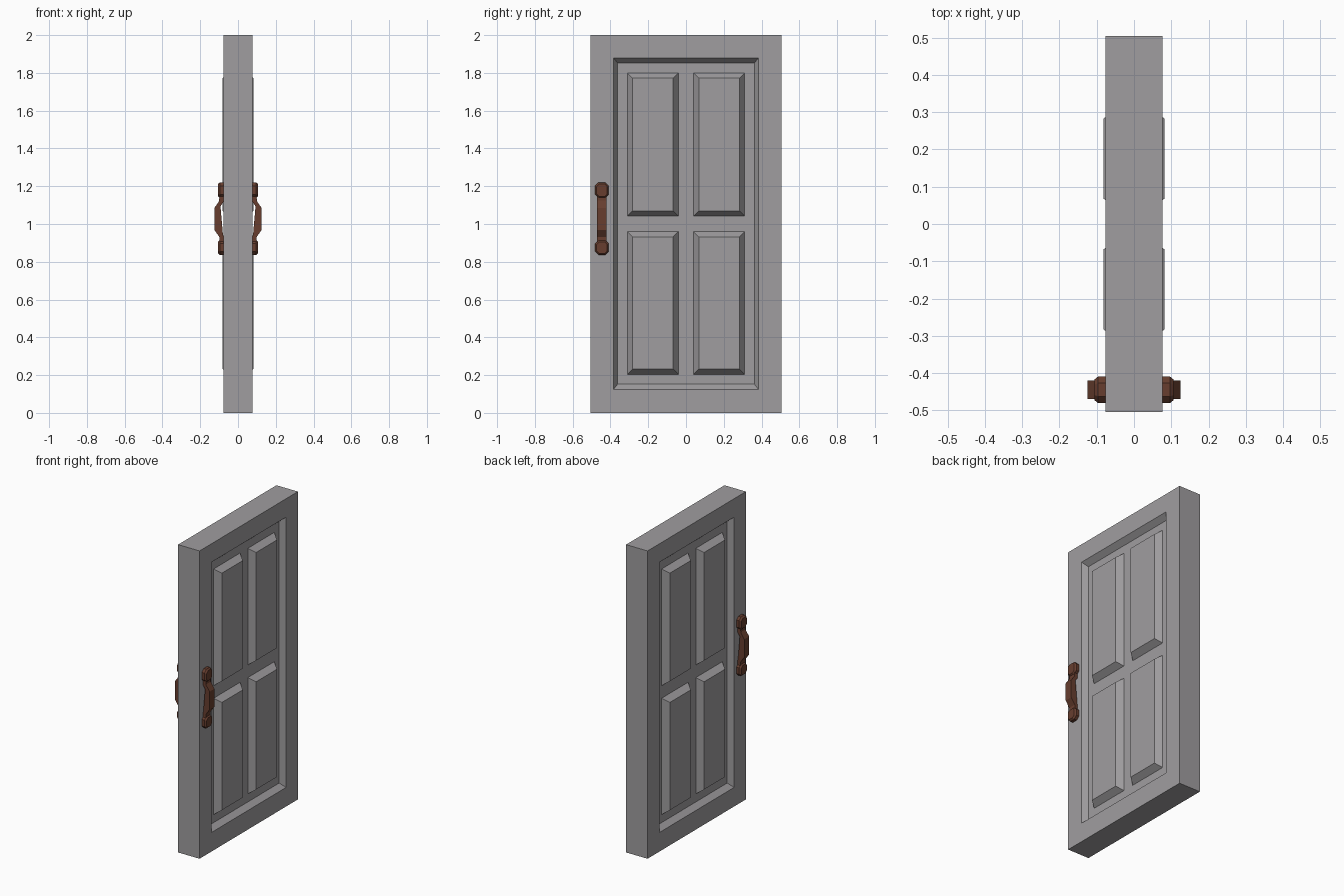
import bpy, bmesh

if "Cube" in bpy.data.objects:
    bpy.data.objects.remove(bpy.data.objects["Cube"])

def material(name, color):
    m = bpy.data.materials.new(name)
    m.diffuse_color = (*color, 1)
    m.use_nodes = True
    m.node_tree.nodes["Principled BSDF"].inputs["Base Color"].default_value = m.diffuse_color
    return m

GREY = material("door grey", (0.35, 0.34, 0.35))
BROWN = material("handle brown", (0.135, 0.048, 0.028))

def finish(name, bm, mat):
    bmesh.ops.recalc_face_normals(bm, faces=bm.faces[:])
    me = bpy.data.meshes.new(name)
    bm.to_mesh(me)
    bm.free()
    me.materials.append(mat)
    ob = bpy.data.objects.new(name, me)
    bpy.context.collection.objects.link(ob)
    return ob

def rect(bm, x, y0, y1, z0, z1):
    return [bm.verts.new((x, y, z)) for y, z in ((y0, z0), (y1, z0), (y1, z1), (y0, z1))]

def bridge(bm, a, b):
    n = len(a)
    for i in range(n):
        bm.faces.new((a[i], a[(i + 1) % n], b[(i + 1) % n], b[i]))

T, FLOOR, PANEL = 0.077, 0.043, 0.082   # half thickness, recess floor, raised panel top

# Door slab with a bevelled recess on both sides
bm = bmesh.new()
rims = []
for s in (-1, 1):
    rim = rect(bm, s * T, -0.505, 0.505, 0, 2)
    lip = rect(bm, s * T, -0.384, 0.384, 0.124, 1.88)
    floor = rect(bm, s * FLOOR, -0.362, 0.362, 0.152, 1.852)
    bridge(bm, rim, lip)
    bridge(bm, lip, floor)
    bm.faces.new(floor)
    rims.append(rim)
bridge(bm, *rims)
finish("door_slab", bm, GREY)

def raised_panel(name, s, y0, y1, z0, z1, b=0.028):
    bm = bmesh.new()
    base = rect(bm, s * FLOOR, y0, y1, z0, z1)
    top = rect(bm, s * PANEL, y0 + b, y1 - b, z0 + b, z1 - b)
    bridge(bm, base, top)
    bm.faces.new(top)
    finish(name, bm, GREY)

HY = -0.445   # handle centre line

def pad(name, s, z0, z1):
    # Eight-sided mounting pad with a chamfered front
    bm = bmesh.new()
    zc, hz = (z0 + z1) / 2, (z1 - z0) / 2
    loops = []
    for x, k in ((T - 0.005, 0), (0.096, 0), (0.106, 0.008)):
        w, h, c = 0.036 - k, hz - k, 0.018 - k * 0.5
        pts = [(w, h - c), (w - c, h), (c - w, h), (-w, h - c),
               (-w, c - h), (c - w, -h), (w - c, -h), (w, c - h)]
        loops.append([bm.verts.new((s * x, HY + y, zc + z)) for y, z in pts])
    bridge(bm, loops[0], loops[1])
    bridge(bm, loops[1], loops[2])
    bm.faces.new(loops[0])
    bm.faces.new(loops[2])
    finish(name, bm, BROWN)

def grip(name, s):
    # Bent bar: side profile extruded across the door
    half = [(0.125, 0.058), (0.098, 0.097), (0.098, 0.125),
            (0.076, 0.125), (0.076, 0.092), (0.104, 0.050)]
    outer, inner = half[:3], half[3:]
    prof = half + [(x, -z) for x, z in reversed(half)]
    bm = bmesh.new()
    a, b = ([bm.verts.new((s * x, HY + y, 1.027 + z)) for x, z in prof]
            for y in (-0.025, 0.025))
    bridge(bm, a, b)
    bm.faces.new(a)
    bm.faces.new(b)
    bmesh.ops.triangulate(bm, faces=[f for f in bm.faces if len(f.verts) > 4])
    finish(name, bm, BROWN)

for s, side in ((-1, "left"), (1, "right")):
    # Four raised panels
    for y0, col in ((-0.311, "a"), (0.04, "b")):
        raised_panel(f"lower_panel_{col}_{side}", s, y0, y0 + 0.271, 0.204, 0.96)
        raised_panel(f"upper_panel_{col}_{side}", s, y0, y0 + 0.271, 1.042, 1.80)
    # Handle
    pad(f"handle_top_pad_{side}", s, 1.138, 1.22)
    pad(f"handle_bottom_pad_{side}", s, 0.836, 0.914)
    grip(f"handle_grip_{side}", s)
